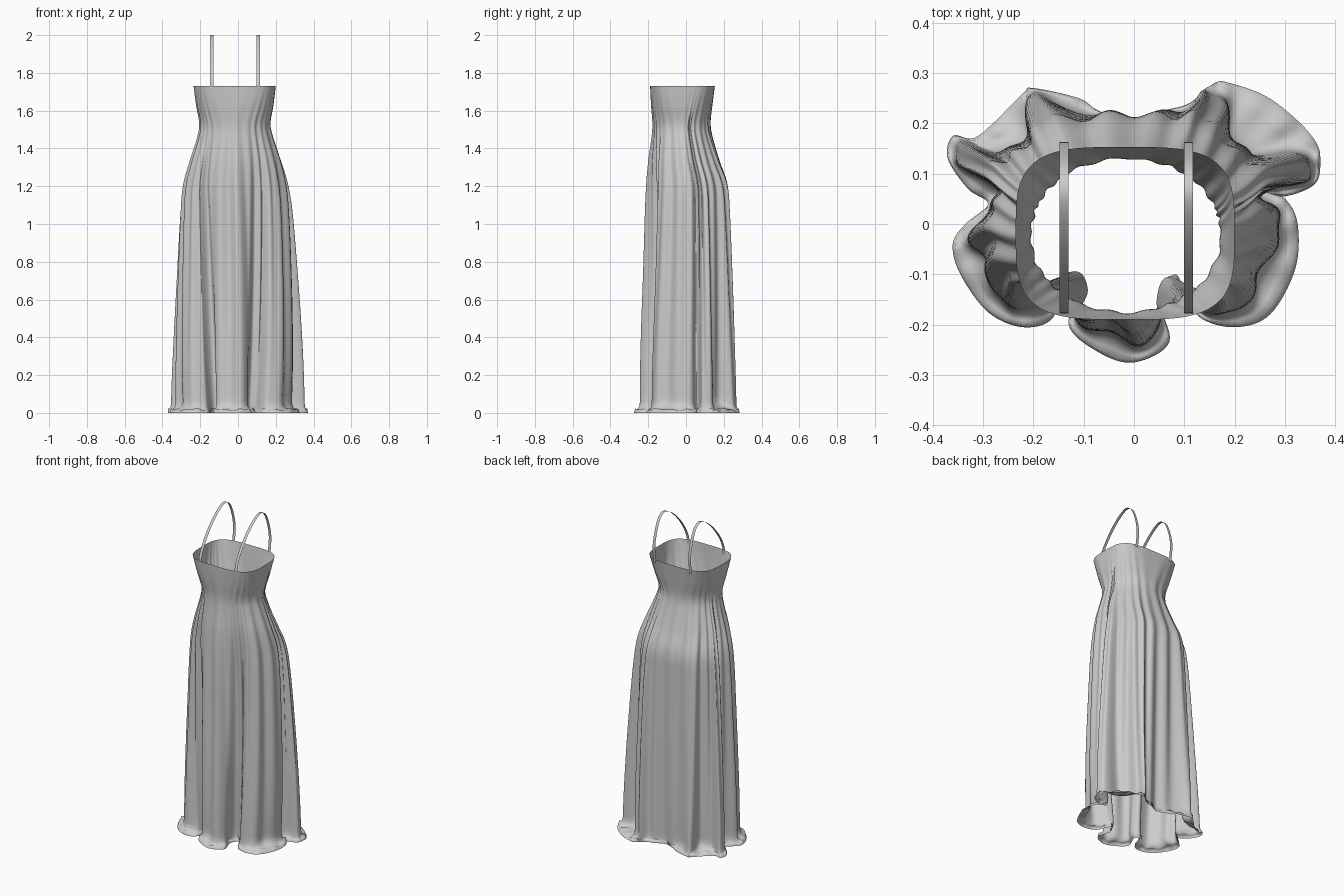
import bpy, bmesh, math

if "Cube" in bpy.data.objects:
    bpy.data.objects.remove(bpy.data.objects["Cube"])


def spline(pts, steps, closed=False):
    """Catmull-Rom through tuples of any length."""
    n = len(pts)
    get = (lambda i: pts[i % n]) if closed else (lambda i: pts[max(0, min(n - 1, i))])
    out = []
    for i in range(n if closed else n - 1):
        p = [get(i + k) for k in (-1, 0, 1, 2)]
        for s in range(steps):
            t = s / steps
            out.append(tuple(
                b + 0.5 * t * (c - a + t * (2 * a - 5 * b + 4 * c - d + t * (3 * (b - c) + d - a)))
                for a, b, c, d in zip(*p)))
    if not closed:
        out.append(tuple(pts[-1]))
    return out


def grid_object(name, rows, closed):
    """Skin a list of equally long point rows as one smooth cloth sheet."""
    bm = bmesh.new()
    vr = [[bm.verts.new(p) for p in row] for row in rows]
    n = len(rows[0])
    for a, b in zip(vr, vr[1:]):
        for j in range(n if closed else n - 1):
            k = (j + 1) % n
            bm.faces.new((a[j], b[j], b[k], a[k]))
    for f in bm.faces:
        f.smooth = True
    me = bpy.data.meshes.new(name)
    bm.to_mesh(me)
    bm.free()
    ob = bpy.data.objects.new(name, me)
    bpy.context.collection.objects.link(ob)
    return ob


# Folded skirt outline just above the floor
WALL = [(.24, .06), (.29, .075), (.345, .085), (.35, .125), (.30, .145), (.22, .14), (.19, .18),
        (.18, .25), (.14, .265), (.11, .235), (.06, .22), (0, .20), (-.07, .22), (-.15, .235),
        (-.20, .265), (-.215, .225), (-.22, .16), (-.28, .145), (-.345, .165), (-.355, .125),
        (-.30, .09), (-.26, .05), (-.30, .01), (-.33, -.04), (-.29, -.08), (-.28, -.14),
        (-.23, -.17), (-.17, -.16), (-.13, -.10), (-.09, -.13), (-.115, -.19), (-.06, -.215),
        (0, -.24), (.05, -.21), (.045, -.15), (.07, -.105), (.10, -.12), (.14, -.175),
        (.20, -.175), (.24, -.13), (.26, -.07), (.29, -.01), (.275, .035)]
# Outer edge of the hem spread on the floor
HEM = [(.26, .065), (.30, .055), (.36, .08), (.37, .13), (.36, .165), (.32, .21), (.26, .255),
       (.19, .28), (.16, .28), (.11, .24), (.06, .225), (0, .20), (-.07, .225), (-.11, .25),
       (-.20, .27), (-.22, .26), (-.28, .20), (-.32, .17), (-.36, .175), (-.37, .13),
       (-.33, .07), (-.29, .04), (-.335, 0), (-.36, -.04), (-.345, -.10), (-.29, -.175),
       (-.22, -.205), (-.16, -.185), (-.14, -.10), (-.10, -.12), (-.13, -.20), (-.07, -.255),
       (0, -.275), (.07, -.235), (.05, -.15), (.08, -.10), (.10, -.13), (.13, -.185),
       (.20, -.205), (.27, -.18), (.32, -.09), (.325, 0), (.30, .05)]
wall = spline(WALL, 8, True)
hem = spline(HEM, 8, True)
N = len(wall)

# Angle of every column on the smooth body section, averaged so folds fan out
raw = [math.atan2(wall[0][1], wall[0][0])]
for x, y in wall[1:]:
    d = math.atan2(y, x) - raw[-1]
    raw.append(raw[-1] + (d + math.pi) % (2 * math.pi) - math.pi)
W = 16
angles = sorted(sum(raw[(j + k) % N] + 2 * math.pi * ((j + k) // N)
                    for k in range(-W, W + 1)) / (2 * W + 1) for j in range(N))

# Body sections: z, x min, x max, y min, y max, squareness, fold amount, pleat depth
SECTIONS = [(1.73, -.235, .20, -.19, .153, 3.6, 0, 0),
            (1.63, -.222, .188, -.184, .14, 2.7, 0, .001),
            (1.53, -.205, .172, -.176, .13, 2.1, 0, .002),
            (1.45, -.213, .185, -.178, .14, 2, .04, .003),
            (1.33, -.244, .218, -.188, .172, 2, .14, .005),
            (1.20, -.277, .247, -.192, .22, 2, .26, .007),
            (1.05, -.287, .262, -.192, .228, 2, .38, .008),
            (.70, -.300, .285, -.196, .236, 2, .58, .008),
            (.35, -.320, .315, -.215, .245, 2, .80, .007),
            (.06, -.355, .35, -.24, .26, 2, 1, .005)]


def section(z, x0, x1, y0, y1, n, w, pleat):
    row = []
    for j, (a, (hx, hy)) in enumerate(zip(angles, wall)):
        c, s = math.cos(a), math.sin(a)
        ex = (x0 + x1) / 2 + (x1 - x0) / 2 * math.copysign(abs(c) ** (2 / n), c)
        ey = (y0 + y1) / 2 + (y1 - y0) / 2 * math.copysign(abs(s) ** (2 / n), s)
        # small irregular pleats between the big folds
        u = 2 * math.pi * j / N
        r = pleat * (math.sin(27 * u) + .5 * math.sin(16 * u + 1) - .3)
        row.append((ex + (hx - ex) * w + r * c, ey + (hy - ey) * w + r * s, z))
    return row


# Bodice and gathered skirt, ending in the crumpled hem
rows = [section(*k) for k in spline(SECTIONS, 6)]
last = rows[-1]
for z, t in ((.035, .12), (.02, .35), (.012, .6), (.010, .85), (0, 1)):
    row = []
    for j, (a, b) in enumerate(zip(last, hem)):
        u = 2 * math.pi * j / N
        lift = .009 * t * (1 + math.sin(31 * u) * math.cos(12 * u + z * 90))
        row.append((a[0] + (b[0] - a[0]) * t, a[1] + (b[1] - a[1]) * t, z + lift * (t < 1)))
    rows.append(row)
grid_object("dress_body", rows, True)

# Thin ribbon shoulder straps
STRAP = [(-.178, 1.70), (-.172, 1.75), (-.14, 1.82), (-.08, 1.90), (-.01, 1.965), (.06, 2.0),
         (.11, 1.975), (.145, 1.90), (.163, 1.81), (.152, 1.71)]
for side, cx in (("left", -.139), ("right", .108)):
    path = spline(STRAP, 5)
    grid_object(side + "_strap",
                [[(cx - .009, y, z), (cx + .009, y, z)] for y, z in path], False)
